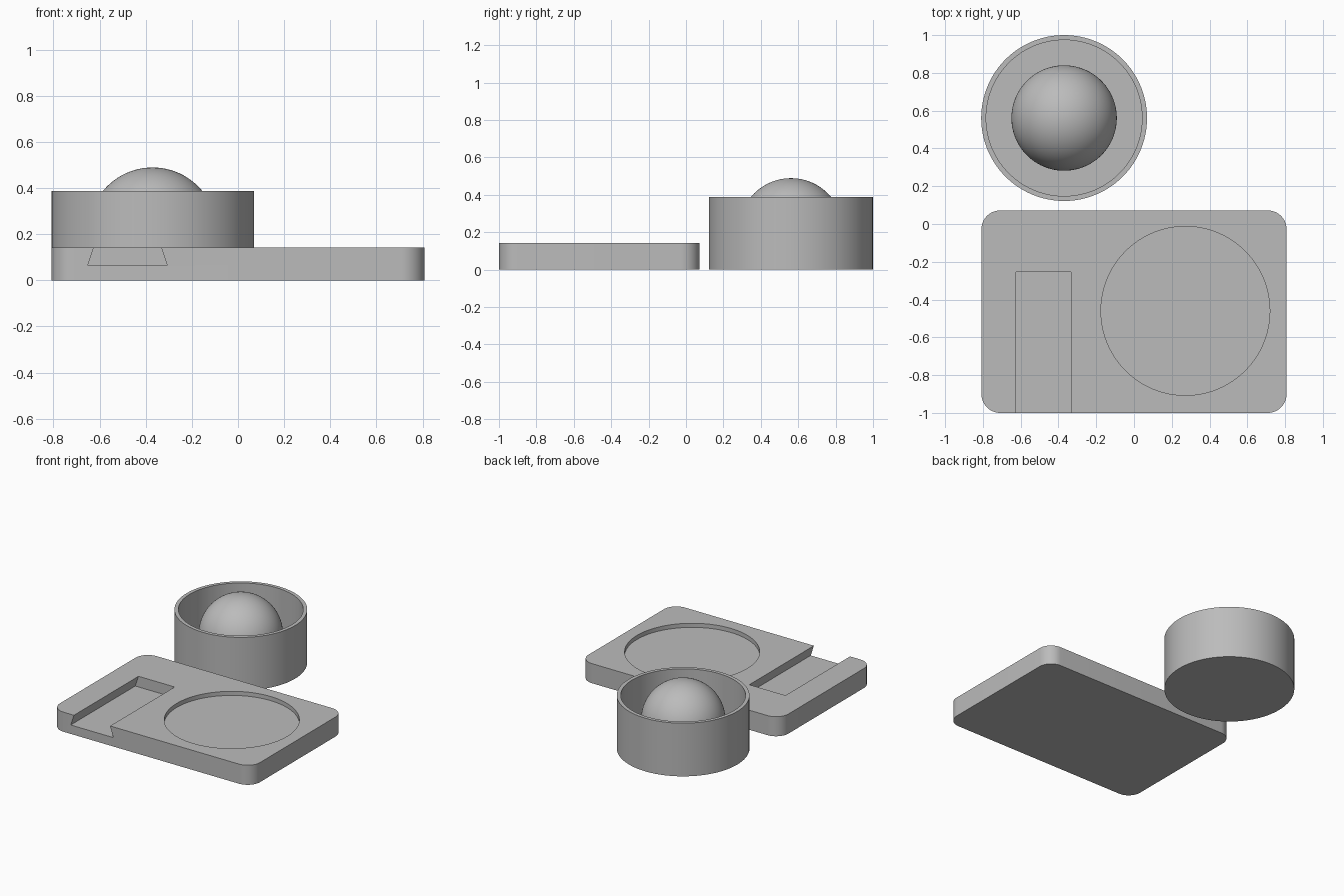
import bpy
import bmesh
from math import sin, cos, pi, radians, acos
from mathutils import Vector, Matrix

cube = bpy.data.objects.get("Cube")
if cube:
    bpy.data.objects.remove(cube, do_unlink=True)

# Single grey finish
grey = bpy.data.materials.new("plain_grey")
grey.use_nodes = True
colour = (0.5, 0.5, 0.5, 1)
grey.diffuse_color = colour
grey.node_tree.nodes["Principled BSDF"].inputs["Base Color"].default_value = colour


def finish(name, bm):
    bmesh.ops.recalc_face_normals(bm, faces=bm.faces)
    mesh = bpy.data.meshes.new(name)
    bm.to_mesh(mesh)
    bm.free()
    mesh.materials.append(grey)
    obj = bpy.data.objects.new(name, mesh)
    bpy.context.collection.objects.link(obj)
    return obj


def activate(obj):
    bpy.ops.object.select_all(action="DESELECT")
    obj.select_set(True)
    bpy.context.view_layer.objects.active = obj


def smooth(obj):
    activate(obj)
    bpy.ops.object.shade_smooth_by_angle(angle=radians(30))


def lathe(name, profile, centre, steps=96):
    """Revolve a radius/height profile about a vertical axis."""
    bm = bmesh.new()
    verts = [bm.verts.new((r, 0, z)) for r, z in profile]
    edges = [bm.edges.new(pair) for pair in zip(verts, verts[1:])]
    bmesh.ops.spin(bm, geom=verts + edges, cent=(0, 0, 0), axis=(0, 0, 1),
                   angle=2 * pi, steps=steps, use_duplicate=False)
    bmesh.ops.remove_doubles(bm, verts=bm.verts, dist=0.0001)
    bmesh.ops.translate(bm, verts=bm.verts, vec=(*centre, 0))
    return finish(name, bm)


def prism(name, section, y_start, y_end):
    """Extrude an x/z section along y."""
    bm = bmesh.new()
    face = bm.faces.new([bm.verts.new((x, y_start, z)) for x, z in section])
    new = bmesh.ops.extrude_face_region(bm, geom=[face])["geom"]
    moved = [v for v in new if isinstance(v, bmesh.types.BMVert)]
    bmesh.ops.translate(bm, verts=moved, vec=(0, y_end - y_start, 0))
    return finish(name, bm)


def carve(obj, cutter):
    cutter.hide_render = True
    mod = obj.modifiers.new("carve", "BOOLEAN")
    mod.operation = "DIFFERENCE"
    mod.solver = "EXACT"
    mod.object = cutter
    activate(obj)
    bpy.ops.object.modifier_apply(modifier=mod.name)
    bpy.data.objects.remove(cutter, do_unlink=True)


# Base plate with rounded upright corners
top = 0.143
bm = bmesh.new()
bmesh.ops.create_cube(bm, size=1, matrix=Matrix.Translation((0, -0.464, top / 2))
                      @ Matrix.Diagonal((1.616, 1.072, top, 1)))
upright = [e for e in bm.edges
           if abs((e.verts[0].co - e.verts[1].co).normalized().z) > 0.9]
bmesh.ops.bevel(bm, geom=upright, offset=0.1, segments=12, profile=0.5,
                affect="EDGES")
plate = finish("base_plate", bm)

# Shallow round recess
carve(plate, lathe("recess_cutter", [(0, top - 0.03), (0.447, top - 0.03),
                                     (0.447, 0.3), (0, 0.3)], (0.272, -0.46)))

# Dovetail slot open at the front
mid, floor = -0.479, 0.065
carve(plate, prism("slot_cutter",
                   [(mid - 0.172, floor), (mid + 0.172, floor),
                    (mid + 0.12, 0.221), (mid - 0.12, 0.221)], -1.1, -0.255))
smooth(plate)

# Round cup with a thin wall
centre = (-0.37, 0.561)
cup_floor = 0.03
cup = lathe("cup", [(0, 0), (0.439, 0), (0.439, 0.388), (0.413, 0.388),
                    (0.413, cup_floor), (0, cup_floor)], centre)
smooth(cup)

# Ball rising from the cup floor
radius, height = 0.279, 0.21
end = acos((cup_floor - height) / radius)
arc = [(radius * sin(end * i / 32), height + radius * cos(end * i / 32))
       for i in range(33)]
ball = lathe("ball", arc + [(0, cup_floor)], centre)
smooth(ball)
